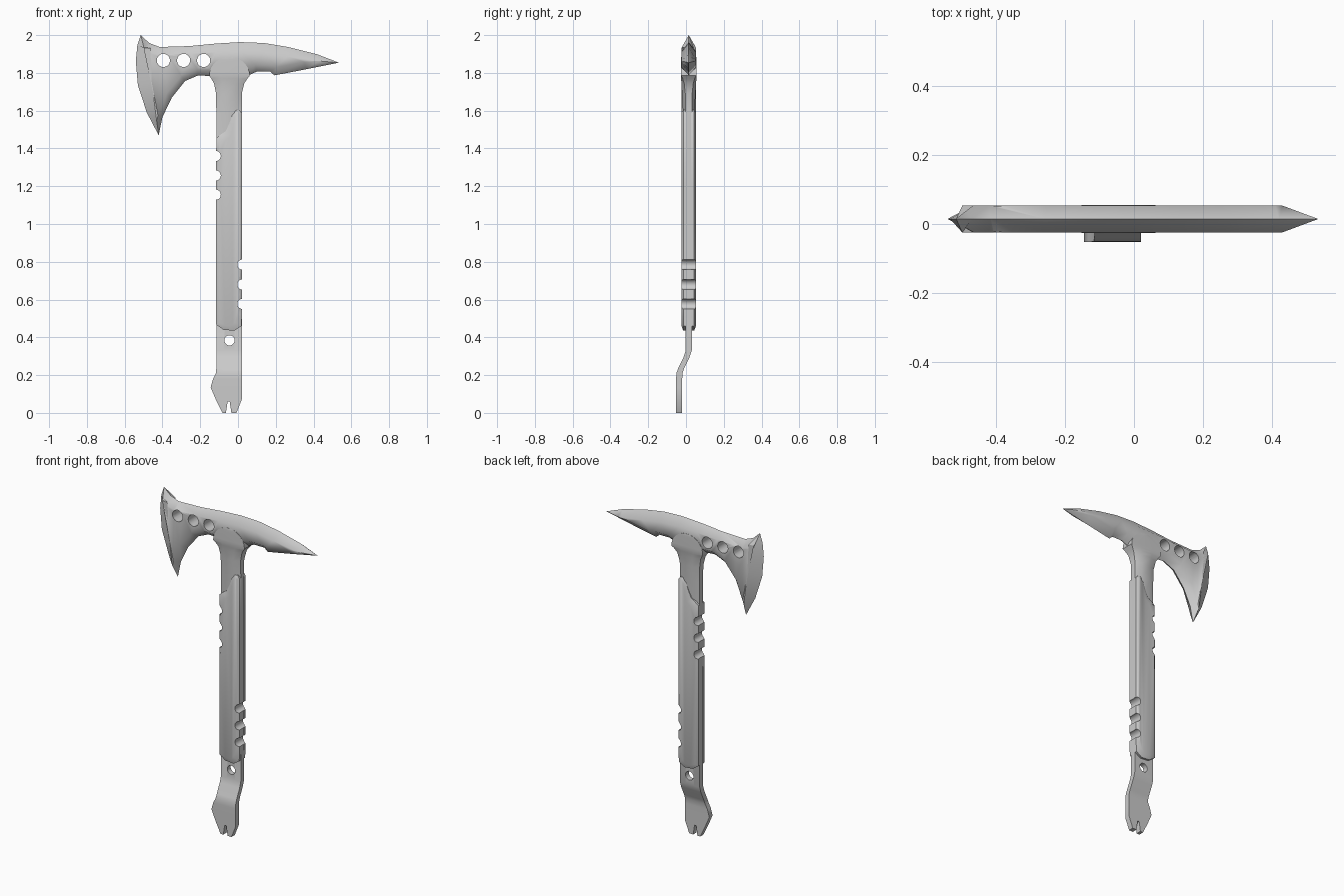
import bpy, bmesh, math
from mathutils import Vector

if "Cube" in bpy.data.objects:
    bpy.data.objects.remove(bpy.data.objects["Cube"])

YC = 0.0145   # middle plane of head and grip


def loft(name, rings, angle=45):
    """Skin a list of equal-length closed rings and cap both ends."""
    bm = bmesh.new()
    vs = [[bm.verts.new(p) for p in r] for r in rings]
    n = len(rings[0])
    for a, b in zip(vs, vs[1:]):
        for i in range(n):
            j = (i + 1) % n
            bm.faces.new((a[i], a[j], b[j], b[i]))
    caps = [bm.faces.new(vs[0]), bm.faces.new(vs[-1])]
    bmesh.ops.triangulate(bm, faces=caps)
    bmesh.ops.recalc_face_normals(bm, faces=bm.faces)
    me = bpy.data.meshes.new(name)
    bm.to_mesh(me)
    bm.free()
    ob = bpy.data.objects.new(name, me)
    bpy.context.collection.objects.link(ob)
    smooth(ob, angle)
    return ob


def smooth(ob, angle):
    bpy.ops.object.select_all(action='DESELECT')
    ob.select_set(True)
    bpy.context.view_layer.objects.active = ob
    bpy.ops.object.shade_smooth_by_angle(angle=math.radians(angle))


def bevel_plate(name, outline, layers, angle=45):
    """Clockwise xz outline with an inset per point; layers are (y, inset factor)."""
    P = [Vector(p[:2]) for p in outline]
    n = len(P)
    inward = []
    for i in range(n):
        a = (P[i] - P[i - 1]).normalized()
        b = (P[(i + 1) % n] - P[i]).normalized()
        m = a + b
        inward.append(Vector((m.y, -m.x)).normalized())
    rings = []
    for y, k in layers:
        q = [P[i] + inward[i] * outline[i][2] * k for i in range(n)]
        rings.append([(v.x, y, v.y) for v in q])
    return loft(name, rings, angle)


def prism(name, pts):
    return loft(name, [[(x, y, z) for x, z in pts] for y in (-0.3, 0.3)])


def rod(x, z, r, n=20):
    return prism("cutter", [(x + r * math.cos(2 * math.pi * i / n),
                             z + r * math.sin(2 * math.pi * i / n)) for i in range(n)])


def cut(ob, cutters, angle=45):
    for c in cutters:
        m = ob.modifiers.new("cut", 'BOOLEAN')
        m.operation, m.solver, m.object = 'DIFFERENCE', 'EXACT', c
    dg = bpy.context.evaluated_depsgraph_get()
    me = bpy.data.meshes.new_from_object(ob.evaluated_get(dg))
    ob.modifiers.clear()
    ob.data = me
    smooth(ob, angle)


# Head: blade, body and spike, sharp outline rising to flat sides
head = bevel_plate("axe_head", [
    (-.515, 2.0, .07), (-.47, 1.958, .05), (-.415, 1.937, .04), (-.256, 1.942, .04),
    (-.12, 1.955, .045), (.01, 1.963, .05), (.14, 1.958, .05), (.27, 1.936, .05),
    (.42, 1.898, .035), (.534, 1.854, .105), (.36, 1.819, .04), (.193, 1.787, .045),
    (.17, 1.807, .035), (.10, 1.807, .035), (.05, 1.785, .04), (-.145, 1.783, .035),
    (-.21, 1.787, .035), (-.28, 1.757, .035), (-.35, 1.67, .035), (-.40, 1.566, .025),
    (-.42, 1.47, .08), (-.483, 1.59, .05), (-.53, 1.735, .075), (-.541, 1.862, .08),
    (-.533, 1.945, .07)],
    [(YC - .039, 1), (YC, 0), (YC + .039, 1)], 55)
holes = [rod(x, 1.866, .035) for x in (-.395, -.288, -.182)]
cut(head, holes, 55)

# Shaft: z, left x, right x, edge half thickness, face half thickness, centre y
stations = [
    (0, -.083, -.008, .016, .016, -.036), (.07, -.117, .02, .016, .016, -.036),
    (.135, -.145, .02, .016, .016, -.036), (.18, -.132, .02, .016, .016, -.036),
    (.21, -.117, .02, .016, .016, -.035), (.235, -.115, .02, .016, .016, -.026),
    (.295, -.115, .02, .016, .016, .003), (.33, -.115, .02, .016, .016, YC),
    (1.40, -.115, .02, .016, .016, YC), (1.60, -.115, .02, .016, .031, YC),
    (1.69, -.116, .02, .018, .036, YC), (1.745, -.127, .033, .024, .039, YC),
    (1.77, -.142, .05, .032, .0405, YC)]
for i in range(8):                       # round top let into the head
    a = math.radians(i * 12)
    w = .107 * math.cos(a)
    stations.append((1.785 + .1 * math.sin(a), -.045 - w, -.045 + w, .04, .041, YC))
rings = []
for z, l, r, e, h, y in stations:
    c = (r - l) * .28
    half = [(l, e), (l + c, h), (r - c, h), (r, e)]
    rings.append([(x, y - t, z) for x, t in half] + [(x, y + t, z) for x, t in reversed(half)])
shaft = loft("shaft_and_pry_end", rings)

# Finger grooves, lanyard hole and nail notch
grooves = [rod(-.118, z, .027) for z in (1.36, 1.257, 1.155)]
grooves += [rod(.023, z, .027) for z in (.785, .68, .577)]
hole = rod(-.045, .384, .027)
notch = prism("cutter", [(-.067, -.02), (-.055, .06), (-.044, .06), (-.032, -.02)])
cut(shaft, grooves + [hole, notch])

# Grip scales, mirrored on both sides of the shaft
grip_outline = [
    (-.115, 1.455, .015), (-.09, 1.475, .04), (-.066, 1.49, .035), (-.045, 1.535, .02),
    (-.03, 1.578, .015), (-.012, 1.602, .015), (.008, 1.603, .015), (.021, 1.585, .014),
    (.021, 1.2, .012), (.021, .8, .012), (.021, .52, .02), (.018, .46, .04),
    (-.02, .435, .03), (-.077, .44, .025), (-.117, .468, .02), (-.116, 1.1, .012)]
for side, s in (("front", -1), ("back", 1)):
    grip = bevel_plate("grip_" + side, grip_outline,
                       [(YC + s * .012, 0), (YC + s * .029, 0), (YC + s * .039, 1)], 50)
    cut(grip, grooves, 50)

# Remove the cutters
for c in holes + grooves + [hole, notch]:
    bpy.data.objects.remove(c, do_unlink=True)
